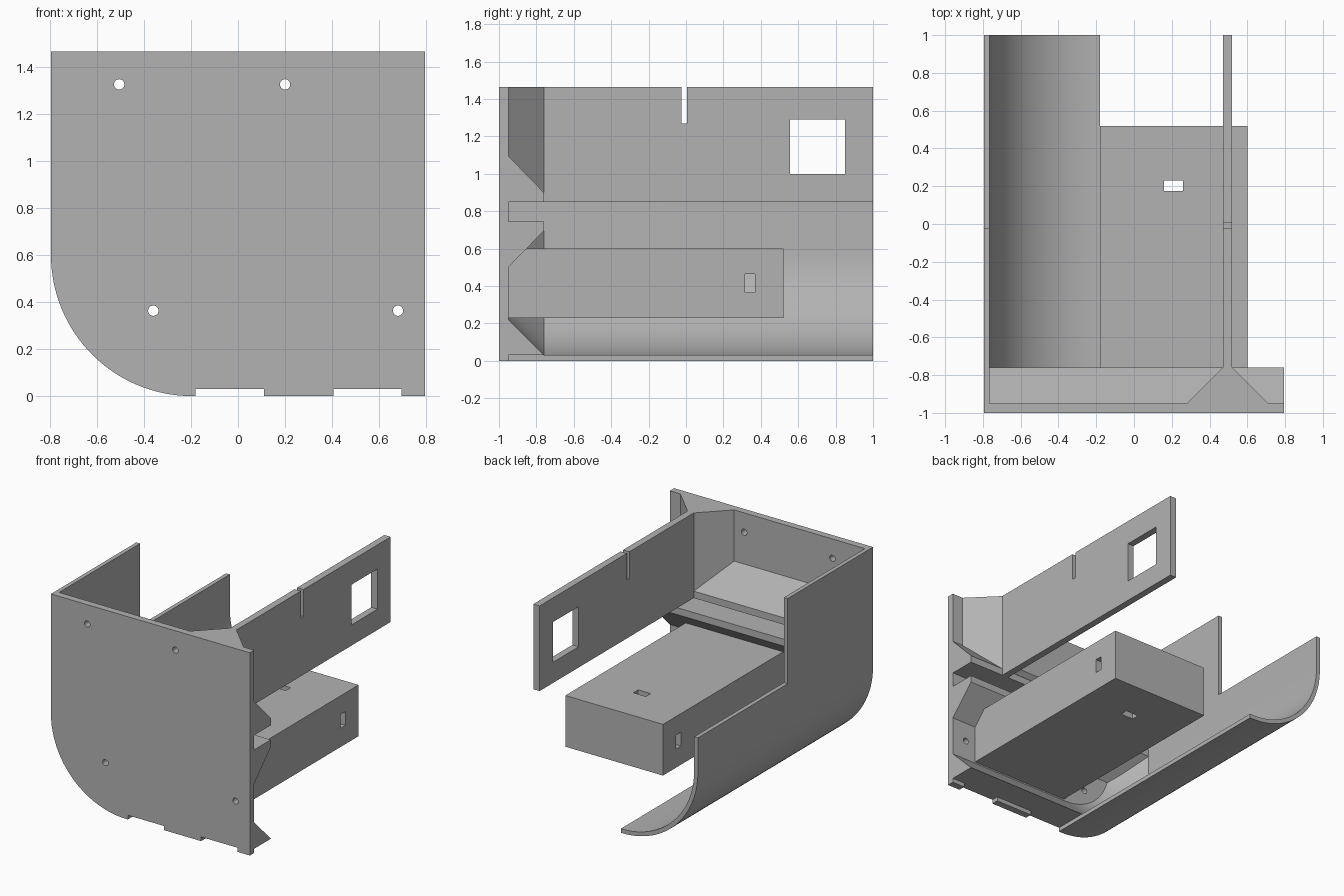
import bpy, bmesh
from math import sin, cos, pi, radians
from mathutils import Matrix

if "Cube" in bpy.data.objects:
    bpy.data.objects.remove(bpy.data.objects["Cube"])

grey = bpy.data.materials.new("light_grey")
grey.use_nodes = True
COLOR = (0.45, 0.45, 0.45, 1)
grey.diffuse_color = COLOR
grey.node_tree.nodes["Principled BSDF"].inputs["Base Color"].default_value = COLOR

# Main dimensions
LEFT, RIGHT, TOP = -0.795, 0.795, 1.465
BACK, PLATE, LIP = 1.0, -0.95, -0.76      # plate back face, chamfer end
SKIN, RADIUS, CHAMFER = 0.03, 0.6, 0.19
CX, CZ = LEFT + RADIUS, RADIUS            # centre of the rounded corner
FLOOR_END, SHELF = -0.18, 0.85


def finish(name, bm):
    bmesh.ops.recalc_face_normals(bm, faces=bm.faces)
    mesh = bpy.data.meshes.new(name)
    bm.to_mesh(mesh)
    bm.free()
    mesh.materials.append(grey)
    ob = bpy.data.objects.new(name, mesh)
    bpy.context.collection.objects.link(ob)
    return ob


def prism(name, points, axis, start, end):
    """Extrude a flat outline along one axis."""
    place = {"x": lambda u, v, w: (w, u, v),
             "y": lambda u, v, w: (u, w, v),
             "z": lambda u, v, w: (u, v, w)}[axis]
    bm = bmesh.new()
    rings = [[bm.verts.new(place(u, v, w)) for u, v in points] for w in (start, end)]
    for ring in rings:
        bm.faces.new(ring)
    n = len(points)
    for i in range(n):
        j = (i + 1) % n
        bm.faces.new((rings[0][i], rings[0][j], rings[1][j], rings[1][i]))
    return finish(name, bm)


def box(name, x, y, z):
    return prism(name, [(x[0], y[0]), (x[1], y[0]), (x[1], y[1]), (x[0], y[1])], "z", *z)


def cut(ob, cutters):
    """Subtract the cutters, bake the result and remove them."""
    for c in cutters:
        c.hide_render = True
        mod = ob.modifiers.new("cut", "BOOLEAN")
        mod.operation, mod.solver, mod.object = "DIFFERENCE", "EXACT", c
    bpy.context.view_layer.update()
    graph = bpy.context.evaluated_depsgraph_get()
    baked = bpy.data.meshes.new_from_object(ob.evaluated_get(graph))
    ob.modifiers.clear()
    ob.data = baked
    for c in cutters:
        bpy.data.objects.remove(c)


def smooth(ob):
    bpy.ops.object.select_all(action="DESELECT")
    ob.select_set(True)
    bpy.context.view_layer.objects.active = ob
    bpy.ops.object.shade_smooth_by_angle(angle=radians(30))


def corner(r, steps=32):
    """Rounded corner from the side wall down to the floor."""
    return [(CX - r * cos(pi / 2 * i / steps), CZ - r * sin(pi / 2 * i / steps))
            for i in range(steps + 1)]


# Front plate with screw holes and tab notches along the bottom edge
front = prism("front_plate", [(LEFT, TOP)] + corner(RADIUS) + [(RIGHT, 0), (RIGHT, TOP)],
              "y", -1, PLATE)
cutters = [box("notch", x, (-1.1, -0.9), (-0.1, SKIN))
           for x in ((-0.18, 0.11), (0.405, 0.695))]
for x, z in ((-0.505, 1.325), (0.2, 1.325), (-0.36, 0.363), (0.68, 0.363)):
    circle = [(x + 0.022 * cos(a * pi / 12), z + 0.022 * sin(a * pi / 12)) for a in range(24)]
    cutters.append(prism("screw_hole", circle, "y", -1.1, -0.9))
cut(front, cutters)
smooth(front)

# Curved outer shell, lower at the rear
shell = prism("curved_shell",
              [(LEFT, TOP)] + corner(RADIUS) + [(FLOOR_END, 0), (FLOOR_END, SKIN)]
              + corner(RADIUS - SKIN)[::-1] + [(LEFT + SKIN, TOP)], "y", PLATE, BACK)
cut(shell, [box("step", (-1, -0.6), (-0.025, 1.1), (SHELF, 1.6))])
smooth(shell)

# Chamfer running down the shell and along the floor behind the plate
def path(inset):
    r = RADIUS - SKIN - inset
    return [(CX - r, 0.72)] + corner(r) + [(RIGHT, CZ - r)]

bm = bmesh.new()
rows = [[bm.verts.new((x, y, z)) for x, z in path(inset)]
        for inset, y in ((0, PLATE), (0, LIP), (CHAMFER, PLATE))]
for a, b in ((0, 1), (1, 2), (2, 0)):
    for i in range(len(rows[0]) - 1):
        bm.faces.new((rows[a][i], rows[a][i + 1], rows[b][i + 1], rows[b][i]))
for end in (0, -1):
    bm.faces.new([row[end] for row in rows])
smooth(finish("corner_chamfer", bm))

# Two wedge rails with a slot between them
for name, base, s in (("upper_rail", SHELF, 1), ("lower_rail", 0.745, -1)):
    prism(name, [(PLATE, base), (LIP, base), (LIP, base + s * 0.05),
                 (PLATE, base + s * 0.245)], "x", LEFT + SKIN, RIGHT)

# Upright panel flared where it meets the plate, with window and slot
WALL = (0.47, 0.52)
panel = prism("upright_panel",
              [(WALL[0] - CHAMFER, PLATE), (WALL[1] + CHAMFER, PLATE), (WALL[1], LIP),
               (WALL[1], BACK), (WALL[0], BACK), (WALL[0], LIP)], "z", SHELF, TOP)
cut(panel, [box("window", (0.4, 0.6), (0.555, 0.85), (1.0, 1.29)),
            box("slot", (0.4, 0.6), (-0.025, 0.005), (1.27, 1.6))])

# Long block with cable passages
block = box("long_block", (FLOOR_END, 0.6), (PLATE, 0.52), (0.23, 0.6))
cut(block, [box("vertical_passage", (0.16, 0.26), (0.175, 0.23), (0.1, 0.7)),
            box("cross_passage", (-0.3, 0.7), (0.315, 0.37), (0.365, 0.465))])
